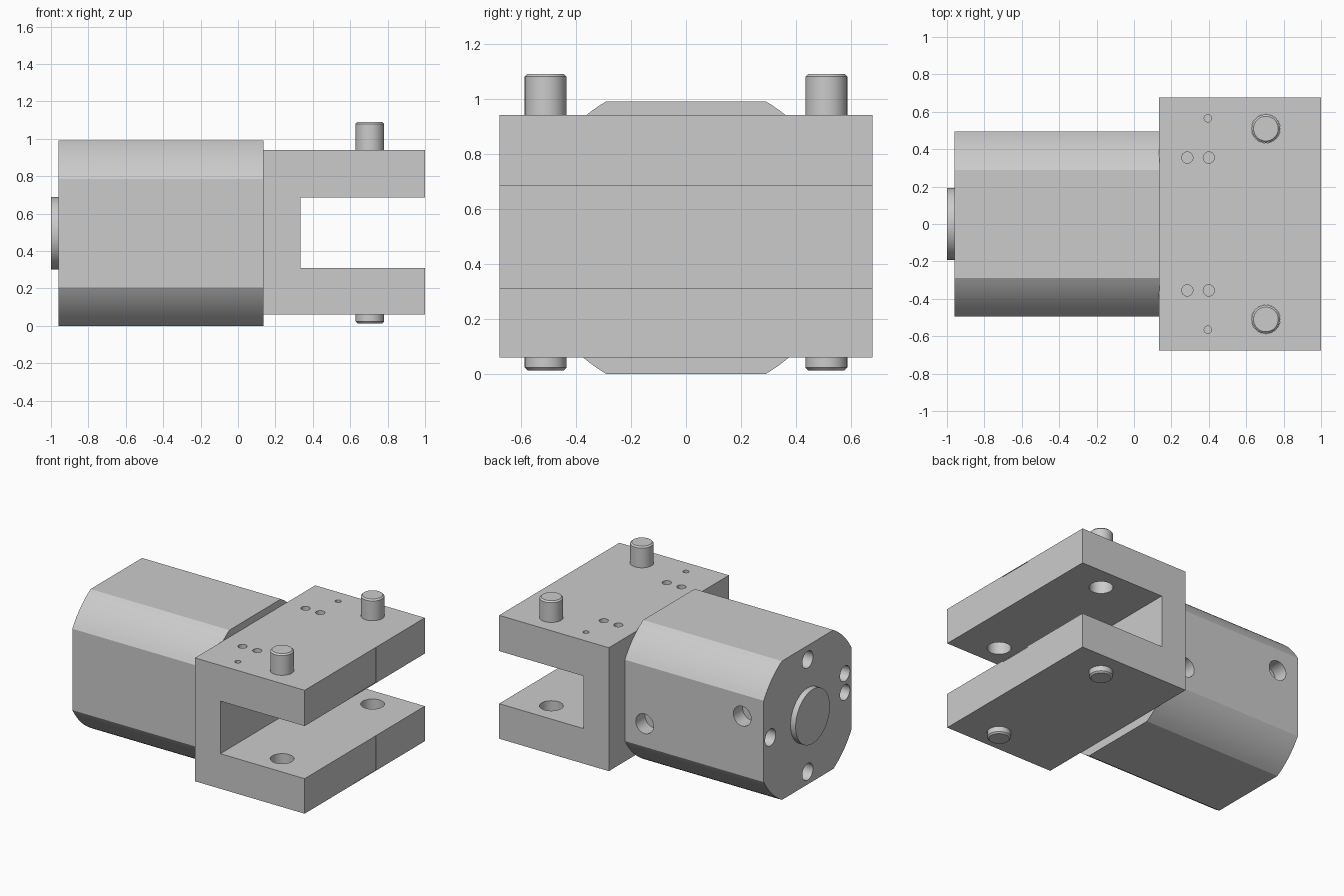
import bpy, bmesh, math
from mathutils import Matrix, Vector

if "Cube" in bpy.data.objects:
    bpy.data.objects.remove(bpy.data.objects["Cube"])

ZC = 0.495  # height of the body axis


def finish(name, bm):
    bmesh.ops.recalc_face_normals(bm, faces=bm.faces)
    me = bpy.data.meshes.new(name)
    bm.to_mesh(me)
    bm.free()
    ob = bpy.data.objects.new(name, me)
    bpy.context.collection.objects.link(ob)
    return ob


def extrude(name, pts, vec):
    bm = bmesh.new()
    face = bm.faces.new([bm.verts.new(p) for p in pts])
    ext = bmesh.ops.extrude_face_region(bm, geom=[face])
    bmesh.ops.translate(bm, vec=vec, verts=[v for v in ext["geom"] if isinstance(v, bmesh.types.BMVert)])
    return finish(name, bm)


def add_cyl(bm, a, b, r, chamfer=0.0, seg=40):
    """Cylinder from point a to point b, with optional chamfered ends."""
    a, b = Vector(a), Vector(b)
    d = b - a
    mat = Matrix.Translation((a + b) / 2) @ d.to_track_quat('Z', 'Y').to_matrix().to_4x4()
    res = bmesh.ops.create_cone(bm, cap_ends=True, segments=seg, radius1=r, radius2=r,
                                depth=d.length, matrix=mat)
    if chamfer:
        edges = {e for v in res["verts"] for e in v.link_edges
                 if any(len(f.verts) > 4 for f in e.link_faces)}
        bmesh.ops.bevel(bm, geom=list(edges), offset=chamfer, segments=1, affect='EDGES')


def add_box(bm, lo, hi):
    lo, hi = Vector(lo), Vector(hi)
    s = hi - lo
    bmesh.ops.create_cube(bm, size=1, matrix=Matrix.Translation((lo + hi) / 2) @ Matrix.Diagonal((*s, 1)))


def cut(ob, bm):
    cutter = finish("cutter", bm)
    cutter.hide_render = True
    m = ob.modifiers.new("holes", 'BOOLEAN')
    m.operation, m.solver, m.object = 'DIFFERENCE', 'EXACT', cutter
    bpy.context.view_layer.objects.active = ob
    bpy.ops.object.modifier_apply(modifier=m.name)
    bpy.data.objects.remove(cutter)


def smooth(ob):
    bpy.ops.object.select_all(action='DESELECT')
    ob.select_set(True)
    bpy.context.view_layer.objects.active = ob
    bpy.ops.object.shade_smooth_by_angle(angle=math.radians(20))


# Motor-like body: square section with corners turned to a larger circle
half, flat = 0.495, 0.29
R = math.hypot(half, flat)
start = math.atan2(flat, half)
steps = 10
section = []
for q in range(4):
    for i in range(steps + 1):
        t = q * math.pi / 2 + start + (math.pi / 2 - 2 * start) * i / steps
        section.append((-0.96, R * math.cos(t), ZC + R * math.sin(t)))
body = extrude("body", section, (1.095, 0, 0))

bm = bmesh.new()
# end face holes
for y, z, r in [(0, 0.89, 0.06), (0, 0.09, 0.06), (0.42, ZC, 0.06),
                (-0.42, ZC, 0.055), (-0.42, 0.63, 0.055)]:
    add_cyl(bm, (-1.1, y, z), (-0.86, y, z), r)
# side ports
for x, z in [(-0.02, 0.37), (-0.79, 0.63)]:
    add_cyl(bm, (x, 0.6, z), (x, 0.39, z), 0.07)
cut(body, bm)
smooth(body)

# Round boss on the back end
bm = bmesh.new()
add_cyl(bm, (-1.0, 0, ZC), (-0.95, 0, ZC), 0.193, seg=64)
smooth(finish("end_boss", bm))

# Forked bracket: C-shaped profile
c_shape = [(0.135, 0.06), (1, 0.06), (1, 0.31), (0.335, 0.31),
           (0.335, 0.685), (1, 0.685), (1, 0.94), (0.135, 0.94)]
fork = extrude("fork_bracket", [(x, -0.677, z) for x, z in c_shape], (0, 1.354, 0))

bm = bmesh.new()
for s in (-1, 1):
    # pin holes through both jaws
    add_cyl(bm, (0.705, s * 0.51, -0.1), (0.705, s * 0.51, 1.2), 0.077)
    # small mounting holes on top
    for x, y, r in [(0.285, 0.355, 0.03), (0.4, 0.355, 0.03), (0.395, 0.565, 0.02)]:
        add_cyl(bm, (x, s * y, 0.84), (x, s * y, 1.1), r, seg=24)
# hairline recesses on the jaw tips
for z0, z1 in [(0.062, 0.303), (0.69, 0.936)]:
    add_box(bm, (0.997, -0.125, z0), (1.1, 0.125, z1))
cut(fork, bm)
smooth(fork)

# Locating pins above and below the jaws
for side, s in (("front", -1), ("back", 1)):
    for level, z0, z1 in (("upper", 0.84, 1.09), ("lower", 0.013, 0.2)):
        bm = bmesh.new()
        add_cyl(bm, (0.705, s * 0.51, z0), (0.705, s * 0.51, z1), 0.076, chamfer=0.01)
        smooth(finish(f"{level}_{side}_pin", bm))
